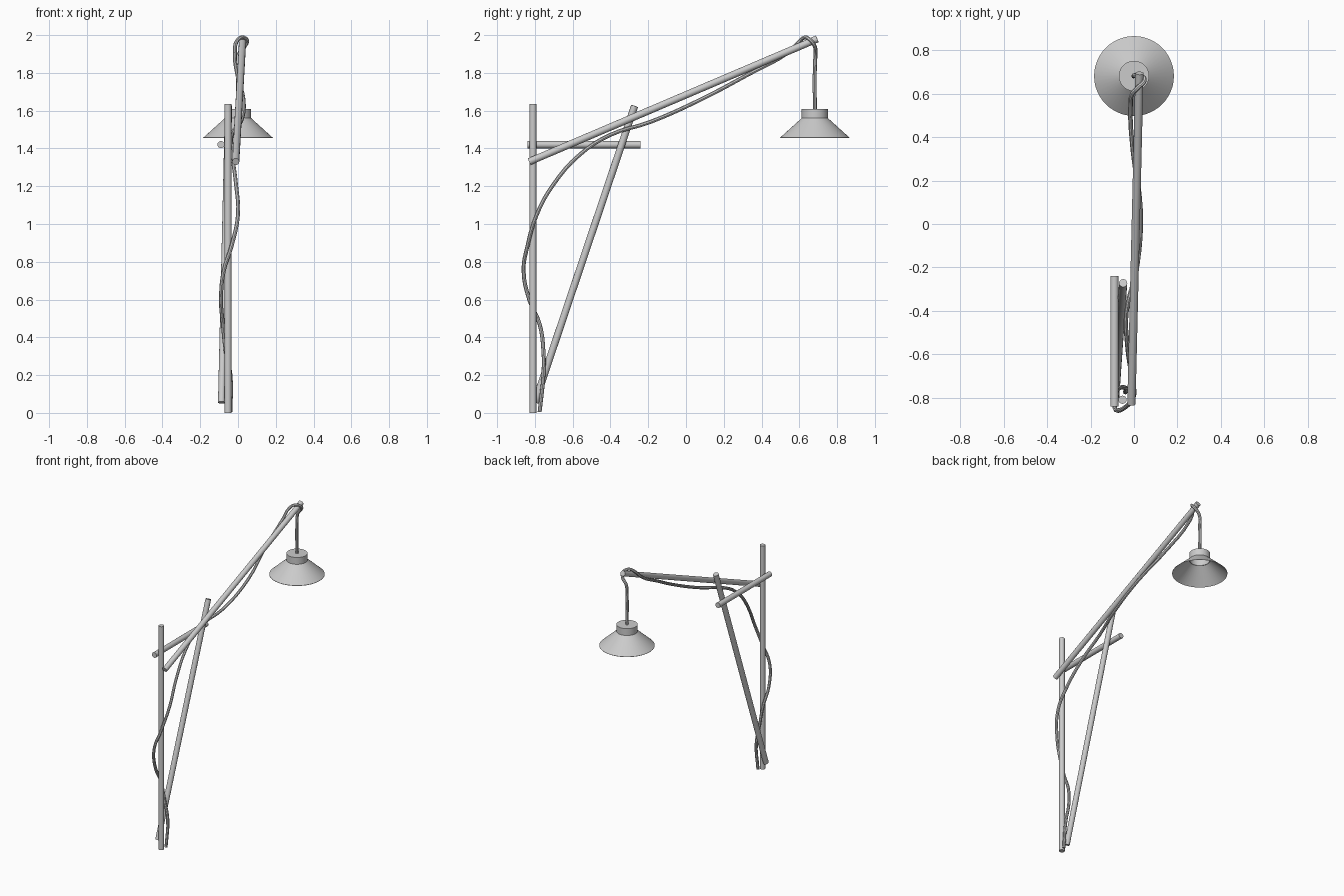
import bpy, bmesh, math
from mathutils import Vector

cube = bpy.data.objects.get("Cube")
if cube:
    bpy.data.objects.remove(cube, do_unlink=True)

grey = bpy.data.materials.new("light_grey")
grey.use_nodes = True
colour = (0.6, 0.6, 0.6, 1)
grey.diffuse_color = colour
grey.node_tree.nodes["Principled BSDF"].inputs["Base Color"].default_value = colour


def finish(obj):
    obj.data.materials.append(grey)
    bpy.ops.object.select_all(action="DESELECT")
    obj.select_set(True)
    bpy.context.view_layer.objects.active = obj
    bpy.ops.object.shade_smooth_by_angle(angle=math.radians(35))


def pole(name, start, end, radius=0.019):
    a, b = Vector(start), Vector(end)
    bpy.ops.mesh.primitive_cylinder_add(vertices=16, radius=radius,
                                        depth=(b - a).length, location=(a + b) / 2)
    obj = bpy.context.object
    obj.name = name
    obj.rotation_euler = (b - a).to_track_quat("Z", "Y").to_euler()
    finish(obj)


def lathe(name, profile, location, steps=48):
    bm = bmesh.new()
    verts = [bm.verts.new((r, 0, z)) for r, z in profile]
    edges = [bm.edges.new(pair) for pair in zip(verts, verts[1:])]
    bmesh.ops.spin(bm, geom=verts + edges, axis=(0, 0, 1), cent=(0, 0, 0),
                   angle=math.tau, steps=steps)
    bmesh.ops.remove_doubles(bm, verts=bm.verts, dist=0.0001)
    bmesh.ops.recalc_face_normals(bm, faces=bm.faces)
    mesh = bpy.data.meshes.new(name)
    bm.to_mesh(mesh)
    bm.free()
    obj = bpy.data.objects.new(name, mesh)
    obj.location = location
    bpy.context.collection.objects.link(obj)
    finish(obj)


# Wooden frame
pole("upright_post", (-0.053, -0.81, 0), (-0.053, -0.81, 1.635))
pole("cross_bar", (-0.09, -0.84, 1.42), (-0.09, -0.24, 1.42))
pole("diagonal_brace", (-0.087, -0.80, 0.055), (-0.05, -0.272, 1.625))
pole("boom", (-0.012, -0.83, 1.33), (0.025, 0.695, 1.98))

# Hanging lamp: thin open shade with a cap
lathe("lamp_shade", [(0.07, 1.56), (0.184, 1.457), (0.184, 1.455), (0.07, 1.557)],
      (0, 0.682, 0))
lathe("lamp_cap", [(0.0, 1.61), (0.07, 1.61), (0.07, 1.557), (0.067, 1.557),
                   (0.067, 1.605), (0.0, 1.605)], (0, 0.682, 0))

# Cable winding up the post, along the boom and over its tip to the lamp
path = [(-0.04, -0.775, 0.005), (-0.04, -0.755, 0.2), (-0.065, -0.755, 0.33),
        (-0.08, -0.775, 0.47), (-0.09, -0.83, 0.6), (-0.075, -0.86, 0.755),
        (-0.035, -0.84, 0.88), (0, -0.79, 1.05), (-0.01, -0.705, 1.205),
        (-0.03, -0.565, 1.365), (-0.035, -0.405, 1.47), (0.015, -0.19, 1.54),
        (0.03, 0.07, 1.655), (-0.005, 0.335, 1.795), (-0.016, 0.55, 1.915),
        (-0.008, 0.60, 1.965), (0.02, 0.63, 1.988), (0.048, 0.66, 1.972),
        (0.035, 0.682, 1.94), (0.005, 0.685, 1.90), (0, 0.682, 1.83),
        (0, 0.682, 1.607)]
curve = bpy.data.curves.new("cable", "CURVE")
curve.dimensions = "3D"
curve.bevel_depth = 0.0105
curve.bevel_resolution = 2
curve.resolution_u = 4
curve.use_fill_caps = True
spline = curve.splines.new("BEZIER")
spline.bezier_points.add(len(path) - 1)
for point, co in zip(spline.bezier_points, path):
    point.co = co
    point.handle_left_type = point.handle_right_type = "AUTO"
cable = bpy.data.objects.new("cable", curve)
bpy.context.collection.objects.link(cable)
bpy.ops.object.select_all(action="DESELECT")
cable.select_set(True)
bpy.context.view_layer.objects.active = cable
bpy.ops.object.convert(target="MESH")
finish(bpy.context.object)
